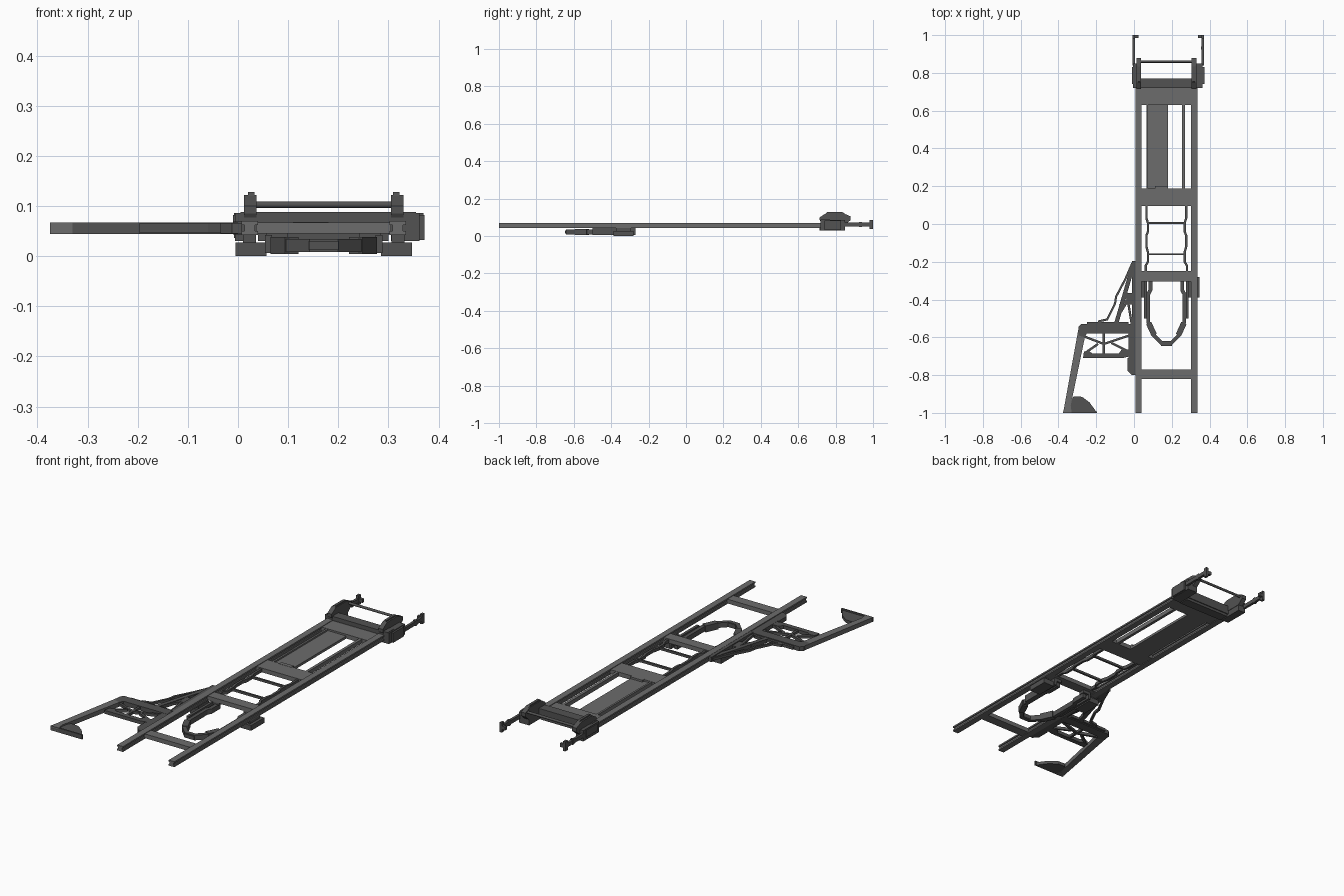
import bpy, bmesh
from mathutils import Vector, Matrix

if "Cube" in bpy.data.objects:
    bpy.data.objects.remove(bpy.data.objects["Cube"])

CX = 0.171  # centre line of the ladder frame


def paint(name, v):
    m = bpy.data.materials.new(name)
    m.diffuse_color = (v, v, v, 1)
    m.use_nodes = True
    m.node_tree.nodes["Principled BSDF"].inputs["Base Color"].default_value = m.diffuse_color
    return m


STEEL = paint('steel_grey', .15)
DARK = paint('dark_steel', .085)
mat = STEEL  # material of the parts being built


def add(name, bm):
    bmesh.ops.recalc_face_normals(bm, faces=bm.faces)
    me = bpy.data.meshes.new(name)
    bm.to_mesh(me)
    bm.free()
    me.materials.append(mat)
    ob = bpy.data.objects.new(name, me)
    bpy.context.collection.objects.link(ob)
    return ob


AXES = {'z': lambda a, b, c: (a, b, c),   # outline in xy
        'y': lambda a, b, c: (a, c, b),   # outline in xz
        'x': lambda a, b, c: (c, a, b)}   # outline in yz


def prism(name, pts, lo, hi, axis='z', mirror=False):
    for side in ([0, 1] if mirror else [0]):
        bm = bmesh.new()
        f = bm.faces.new([bm.verts.new(AXES[axis](a, b, lo)) for a, b in pts])
        r = bmesh.ops.extrude_face_region(bm, geom=[f])
        d = Vector(AXES[axis](0, 0, hi - lo))
        bmesh.ops.translate(bm, vec=d, verts=[v for v in r['geom'] if isinstance(v, bmesh.types.BMVert)])
        # keep the starting cap so every prism is closed
        if f not in bm.faces:
            bmesh.ops.holes_fill(bm, edges=[e for e in bm.edges if e.is_boundary], sides=0)
        if side:
            for v in bm.verts:
                v.co.x = 2 * CX - v.co.x
        add(name + ('_right' if side else ''), bm)


def box(name, x0, x1, y0, y1, z0, z1, mirror=False):
    prism(name, [(x0, y0), (x1, y0), (x1, y1), (x0, y1)], z0, z1, 'z', mirror)


def strip(name, path, w, z0, z1, mirror=False):
    # flat bar of constant width following a mitred path
    p = [Vector(q) for q in path]
    left, right = [], []
    for i, q in enumerate(p):
        a = (q - p[i - 1]).normalized() if i else None
        b = (p[i + 1] - q).normalized() if i < len(p) - 1 else None
        a, b = a or b, b or a
        t = (a + b).normalized()
        n = Vector((-t.y, t.x))
        k = w / 2 / max(0.4, t.dot(a))
        left.append(tuple(q + n * k))
        right.append(tuple(q - n * k))
    prism(name, left + right[::-1], z0, z1, 'z', mirror)


def rod(name, x0, x1, y, z, r):
    bm = bmesh.new()
    m = Matrix.Translation(((x0 + x1) / 2, y, z)) @ Matrix.Rotation(1.5708, 4, 'Y')
    bmesh.ops.create_cone(bm, cap_ends=True, segments=16, radius1=r, radius2=r, depth=x1 - x0, matrix=m)
    ob = add(name, bm)
    bpy.context.view_layer.objects.active = ob
    ob.select_set(True)
    bpy.ops.object.shade_smooth_by_angle()
    ob.select_set(False)


# long side rails, grooved on both faces
prism('side_rail', [(.007, .042), (.040, .042), (.040, .050), (.034, .050), (.034, .062), (.040, .062),
                    (.040, .070), (.007, .070), (.007, .062), (.013, .062), (.013, .050), (.007, .050)],
      -1, .74, 'y', True)

# cross plates between the rails
for n, y0, y1 in (('rear_plate', .63, .74), ('middle_plate', .095, .187),
                  ('front_plate', -.305, -.25), ('end_plate', -.82, -.77)):
    box(n, .036, .305, y0, y1, .045, .067)

# long tray panel and thin bars beside the slot
box('tray_panel', .065, .18, .18, .64, .045, .058)
box('tray_panel_lip', .065, .075, .18, .64, .058, .066)
box('slot_bar', .255, .27, .18, .64, .045, .066)
box('tray_end_step', .11, .18, .18, .20, .058, .068)

mat = DARK
# kinked ladder rails and rungs
strip('ladder_rail', [(.066, .10), (.066, .03), (.074, .005), (.074, -.04), (.066, -.06), (.066, -.12),
                      (.074, -.15), (.074, -.20), (.062, -.22), (.062, -.26)], .012, .047, .064, True)
for y in (.005, -.16):
    box('ladder_rung', .07, .272, y - .005, y + .005, .05, .062)

# hanging loop below the rails
strip('hanging_loop', [(.087, -.28), (.087, -.35), (.076, -.37), (.076, -.52), (.105, -.59), (.147, -.632),
                       (.195, -.632), (.237, -.59), (.266, -.52), (.266, -.37), (.255, -.35), (.255, -.28)],
      .02, .008, .034)
box('loop_outer_bar', .054, .068, -.50, -.27, .006, .042, True)
strip('loop_corner_pad', [(.078, -.525), (.107, -.588)], .03, .004, .038, True)
box('loop_nose_pad', .142, .20, -.647, -.62, .012, .03)
box('loop_hanger', .057, .10, -.30, -.27, .03, .05, True)

# clamp blocks under both rails
box('clamp_block', -.005, .057, -.388, -.28, 0, .027, True)
box('clamp_neck', .010, .036, -.375, -.295, .025, .044, True)

# head carriage: cross beam, cheeks, brackets and rod
box('head_beam', .005, .355, .72, .77, .043, .088)
box('head_beam_lower', .04, .30, .715, .765, .03, .045)
box('head_beam_front_lip', .04, .30, .713, .72, .043, .067)
box('left_cheek', -.006, .035, .72, .85, .03, .086)
box('right_cheek', .305, .362, .72, .85, .03, .086)
box('right_cheek_cover', .362, .372, .74, .83, .032, .082)
box('left_cheek_cover', -.010, -.005, .74, .83, .045, .082)
prism('head_bracket', [(.715, .085), (.715, .10), (.75, .122), (.84, .122), (.88, .105), (.88, .085),
                       (.85, .06), (.73, .06)], .012, .037, 'x', True)
prism('bracket_cap', [(.745, .118), (.755, .128), (.835, .128), (.85, .118)], .020, .033, 'x', True)
rod('head_rod', .03, .312, .86, .1025, .0065)

# rear prongs with hooked plates
for n, x0, x1, h0, h1 in (('left_prong', -.008, .005, -.008, .024), ('right_prong', .357, .370, .338, .370)):
    box(n, x0, x1, .84, .995, .051, .071)
    box(n + '_hook', h0, h1, .985, 1, .052, .07)
    box(n + '_end_plate', x0, x1, .98, 1, .036, .086)
    box(n + '_collar', x0 - .001, x1 + .001, .925, .94, .047, .075)

# swing arm on the left side: mounts
Z0, Z1 = .045, .066
box('arm_mount', -.03, .008, -.72, -.53, Z0, Z1)
prism('arm_mount_tail', [(-.035, -.71), (.008, -.71), (.008, -.80), (-.012, -.80), (-.035, -.775)], Z0, Z1)
box('arm_hinge_strip', -.010, .008, -.54, -.195, .043, .069)
box('arm_hinge_pad', -.04, .0, -.425, -.365, .047, .064)

# swing arm: beams and struts
prism('arm_main_beam', [(-.295, -.59), (-.295, -.545), (-.28, -.53), (0, -.53), (0, -.58), (-.25, -.58), (-.26, -.60)],
      .044, .067)
box('arm_beam_ridge', -.25, -.03, -.532, -.518, .048, .062)
strip('arm_outer_strut', [(-.008, -.205), (-.045, -.29), (-.095, -.385), (-.10, -.42), (-.142, -.505),
                          (-.185, -.515), (-.19, -.535)], .011, .049, .062)
strip('arm_inner_strut', [(-.008, -.23), (-.095, -.53)], .022, .046, .065)
for a, b in (((-.075, -.43), (-.005, -.385)), ((-.06, -.40), (-.01, -.37)),
             ((-.03, -.40), (-.09, -.50)), ((-.03, -.42), (-.012, -.53))):
    strip('arm_brace', [a, b], .012, .05, .062)
prism('arm_lower_beam', [(-.27, -.71), (-.265, -.675), (-.235, -.675), (-.22, -.685), (-.08, -.685),
                         (-.065, -.665), (-.02, -.665), (-.02, -.70), (-.06, -.71)], .047, .065)
for a, b in (((-.265, -.595), (-.16, -.635)), ((-.16, -.635), (-.025, -.59)),
             ((-.16, -.575), (-.16, -.69)), ((-.255, -.68), (-.19, -.635)), ((-.04, -.67), (-.12, -.63))):
    strip('arm_truss_bar', [a, b], .012, .049, .063)

# long leg and angled foot
mat = STEEL
prism('arm_leg', [(-.295, -.56), (-.258, -.59), (-.335, -.96), (-.33, -1), (-.375, -1)], .044, .067)
mat = DARK
prism('arm_foot', [(-.375, -1), (-.195, -1), (-.235, -.945), (-.275, -.915), (-.318, -.912), (-.345, -.95)],
      .044, .060)
box('arm_foot_edge', -.375, -.195, -1, -.992, .044, .067)
